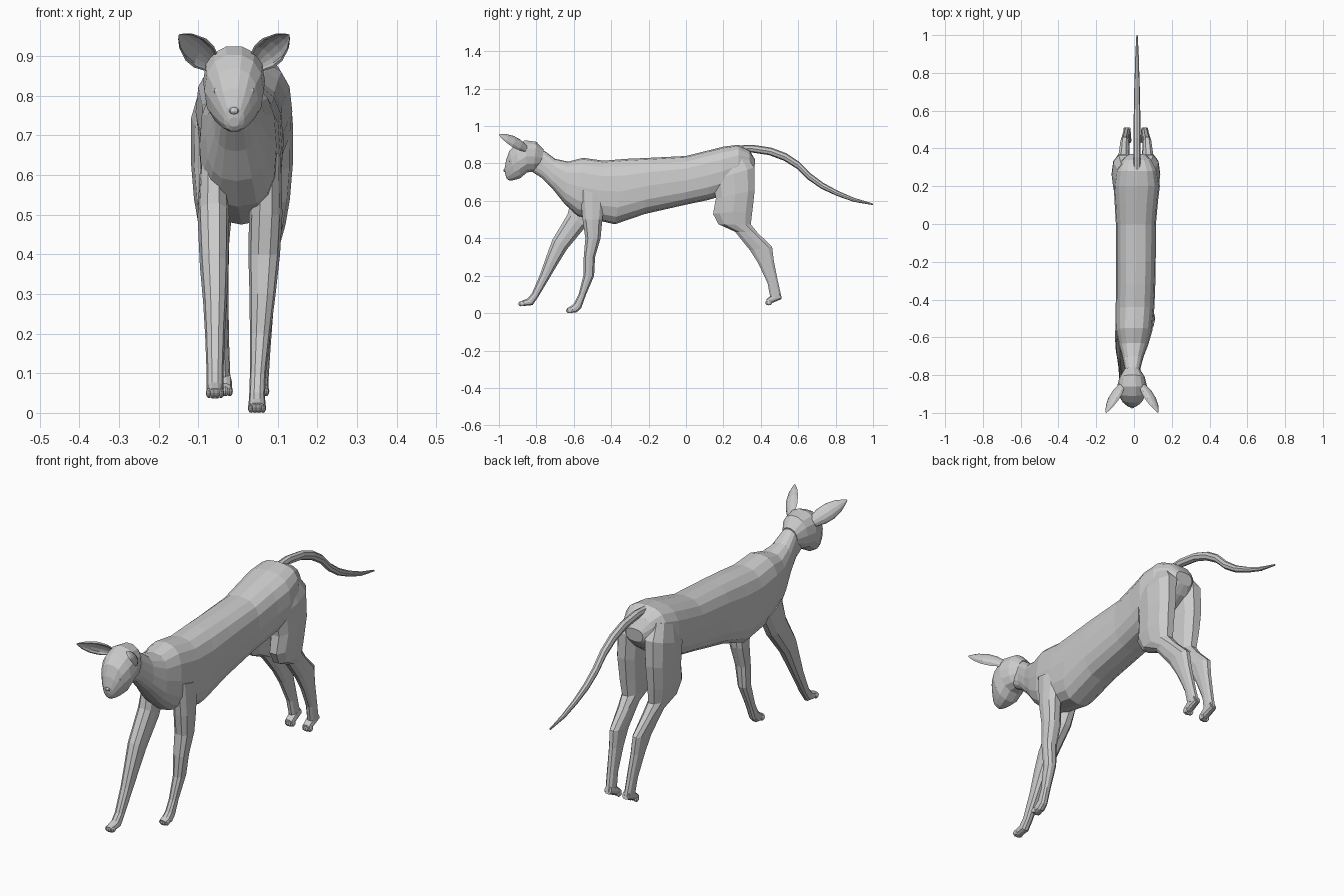
import bpy, bmesh, math
from mathutils import Vector


def skin(name, rings):
    """Join closed rings of points into one capped flat-shaded mesh."""
    bm = bmesh.new()
    vs = [[bm.verts.new(p) for p in r] for r in rings]
    n = len(vs[0])
    for a, b in zip(vs, vs[1:]):
        for i in range(n):
            j = (i + 1) % n
            bm.faces.new((a[i], a[j], b[j], b[i]))
    bm.faces.new(vs[0])
    bm.faces.new(vs[-1])
    bmesh.ops.recalc_face_normals(bm, faces=bm.faces)
    me = bpy.data.meshes.new(name)
    bm.to_mesh(me)
    bm.free()
    ob = bpy.data.objects.new(name, me)
    bpy.context.collection.objects.link(ob)
    return ob


def power(v, e):
    return math.copysign(abs(v) ** e, v)


def loft(name, sections, sides=10, e=0.85, x0=0.0, flip=1):
    """Section: side-view edge points (y1,z1), (y2,z2), centre x, half width."""
    rings = []
    for y1, z1, y2, z2, xc, rx in sections:
        a, b = Vector((0, y1, z1)), Vector((0, y2, z2))
        mid, half = (a + b) / 2, (a - b) / 2
        ring = []
        for k in range(sides):
            t = 2 * math.pi * k / sides
            p = mid + half * power(math.sin(t), e)
            p.x = x0 + flip * xc + rx * power(math.cos(t), e)
            ring.append(p)
        rings.append(ring)
    return skin(name, rings)


def ball(name, loc, scale):
    bpy.ops.mesh.primitive_uv_sphere_add(segments=8, ring_count=6, location=loc)
    ob = bpy.context.object
    ob.name = name
    ob.scale = scale


def toes(name, x, y, z, width):
    for i in range(4):
        u = (i - 1.5) / 1.5
        ball(f"{name}_toe", (x + u * width, y + 0.007 * abs(u), z + 0.013),
             (0.008, 0.016, 0.013))


# Neck, trunk and pelvis
loft("body", [
    (-0.80, 0.88, -0.83, 0.76, -0.01, 0.04),
    (-0.755, 0.866, -0.775, 0.725, -0.008, 0.042),
    (-0.70, 0.825, -0.71, 0.66, -0.006, 0.056),
    (-0.63, 0.81, -0.65, 0.585, -0.003, 0.078),
    (-0.55, 0.83, -0.58, 0.52, 0.0, 0.097),
    (-0.44, 0.815, -0.47, 0.495, 0.005, 0.102),
    (-0.32, 0.825, -0.38, 0.475, 0.008, 0.104),
    (-0.20, 0.83, -0.22, 0.53, 0.01, 0.105),
    (0.0, 0.84, 0.0, 0.58, 0.01, 0.106),
    (0.12, 0.87, 0.12, 0.605, 0.012, 0.115),
    (0.20, 0.89, 0.20, 0.63, 0.015, 0.122),
    (0.28, 0.90, 0.28, 0.68, 0.015, 0.11),
    (0.34, 0.87, 0.335, 0.72, 0.015, 0.08),
    (0.37, 0.82, 0.365, 0.76, 0.015, 0.045)], sides=16, e=0.75)

# Head, with muzzle tapering to the nose
loft("head", [
    (-0.76, 0.875, -0.775, 0.78, -0.01, 0.04),
    (-0.80, 0.918, -0.815, 0.755, -0.01, 0.066),
    (-0.86, 0.926, -0.85, 0.75, -0.01, 0.078),
    (-0.91, 0.905, -0.885, 0.72, -0.01, 0.075),
    (-0.945, 0.87, -0.91, 0.712, -0.01, 0.06),
    (-0.962, 0.82, -0.93, 0.708, -0.01, 0.043),
    (-0.970, 0.775, -0.95, 0.71, -0.01, 0.026),
    (-0.967, 0.745, -0.96, 0.722, -0.01, 0.013)], sides=14, e=0.9)
ball("nose", (-0.01, -0.967, 0.762), (0.013, 0.009, 0.009))

# Ears (cupped leaves) and eyes
for sx in (-1, 1):
    base = Vector((-0.01 + sx * 0.055, -0.86, 0.88))
    axis = Vector((sx * 0.083, -0.14, 0.073))
    side = Vector((sx * 0.65, 0, -0.7)).normalized()
    back = axis.cross(side).normalized() * sx
    rings = []
    for t, w in ((0, 0.024), (0.25, 0.037), (0.5, 0.038),
                 (0.75, 0.027), (0.92, 0.012), (1, 0.003)):
        arc = [math.pi * (k / 6 - 0.5) for k in range(7)]
        c = base + axis * t
        ring = [c + side * w * math.sin(a) + back * w * 0.7 * math.cos(a) for a in arc]
        ring += [c + side * w * 0.85 * math.sin(a) + back * w * 0.5 * math.cos(a)
                 for a in reversed(arc)]
        rings.append(ring)
    skin("ear", rings)
    ball("eye", (-0.01 + sx * 0.04, -0.936, 0.812), (0.014, 0.012, 0.012))

# Planted front leg
loft("front_leg_planted", [
    (-0.57, 0.66, -0.43, 0.63, 0.073, 0.035),
    (-0.555, 0.50, -0.445, 0.50, 0.07, 0.042),
    (-0.54, 0.40, -0.455, 0.40, 0.066, 0.040),
    (-0.548, 0.30, -0.485, 0.30, 0.062, 0.033),
    (-0.55, 0.20, -0.49, 0.20, 0.056, 0.026),
    (-0.575, 0.10, -0.535, 0.095, 0.05, 0.020),
    (-0.60, 0.052, -0.56, 0.025, 0.048, 0.020),
    (-0.62, 0.036, -0.585, 0.003, 0.048, 0.022),
    (-0.638, 0.026, -0.625, 0.0, 0.048, 0.020)])
toes("planted_paw", 0.048, -0.628, 0.0, 0.015)

# Reaching front leg
loft("front_leg_reaching", [
    (-0.61, 0.64, -0.48, 0.56, -0.062, 0.035),
    (-0.635, 0.53, -0.535, 0.46, -0.062, 0.040),
    (-0.715, 0.395, -0.635, 0.34, -0.06, 0.036),
    (-0.75, 0.30, -0.685, 0.26, -0.058, 0.030),
    (-0.78, 0.21, -0.73, 0.185, -0.058, 0.025),
    (-0.825, 0.105, -0.79, 0.085, -0.058, 0.021),
    (-0.85, 0.078, -0.82, 0.042, -0.058, 0.021),
    (-0.89, 0.062, -0.885, 0.036, -0.058, 0.020)])
toes("reaching_paw", -0.058, -0.883, 0.037, 0.015)

# Hind legs and feet
for sx in (-1, 1):
    loft("hind_leg", [
        (0.15, 0.80, 0.32, 0.85, 0.06, 0.045),
        (0.14, 0.71, 0.37, 0.78, 0.070, 0.058),
        (0.155, 0.61, 0.372, 0.66, 0.074, 0.055),
        (0.14, 0.53, 0.36, 0.55, 0.073, 0.048),
        (0.17, 0.475, 0.35, 0.475, 0.069, 0.041),
        (0.26, 0.435, 0.385, 0.43, 0.065, 0.033),
        (0.34, 0.335, 0.463, 0.355, 0.060, 0.026),
        (0.385, 0.265, 0.472, 0.275, 0.057, 0.023),
        (0.435, 0.16, 0.494, 0.165, 0.052, 0.020),
        (0.45, 0.08, 0.512, 0.085, 0.048, 0.019)], x0=0.01, flip=sx)
    loft("hind_foot", [
        (0.50, 0.11, 0.512, 0.075, 0.047, 0.018),
        (0.46, 0.10, 0.465, 0.055, 0.046, 0.021),
        (0.43, 0.075, 0.435, 0.042, 0.046, 0.020)], x0=0.01, flip=sx)
    toes("hind_paw", 0.01 + sx * 0.046, 0.437, 0.042, 0.015)

# Tail
path = [(0.24, 0.875, 0.02), (0.35, 0.88, 0.02), (0.45, 0.865, 0.02),
        (0.53, 0.835, 0.02), (0.60, 0.79, 0.019), (0.66, 0.73, 0.018),
        (0.73, 0.68, 0.016), (0.81, 0.64, 0.013), (0.90, 0.605, 0.010),
        (1.0, 0.582, 0.004)]
loft("tail", [(y + r * 0.3 * (y < 0.99), z + r, y - r * 0.3, z - r, 0.016, r * 0.9)
              for y, z, r in path], sides=8, e=1)
